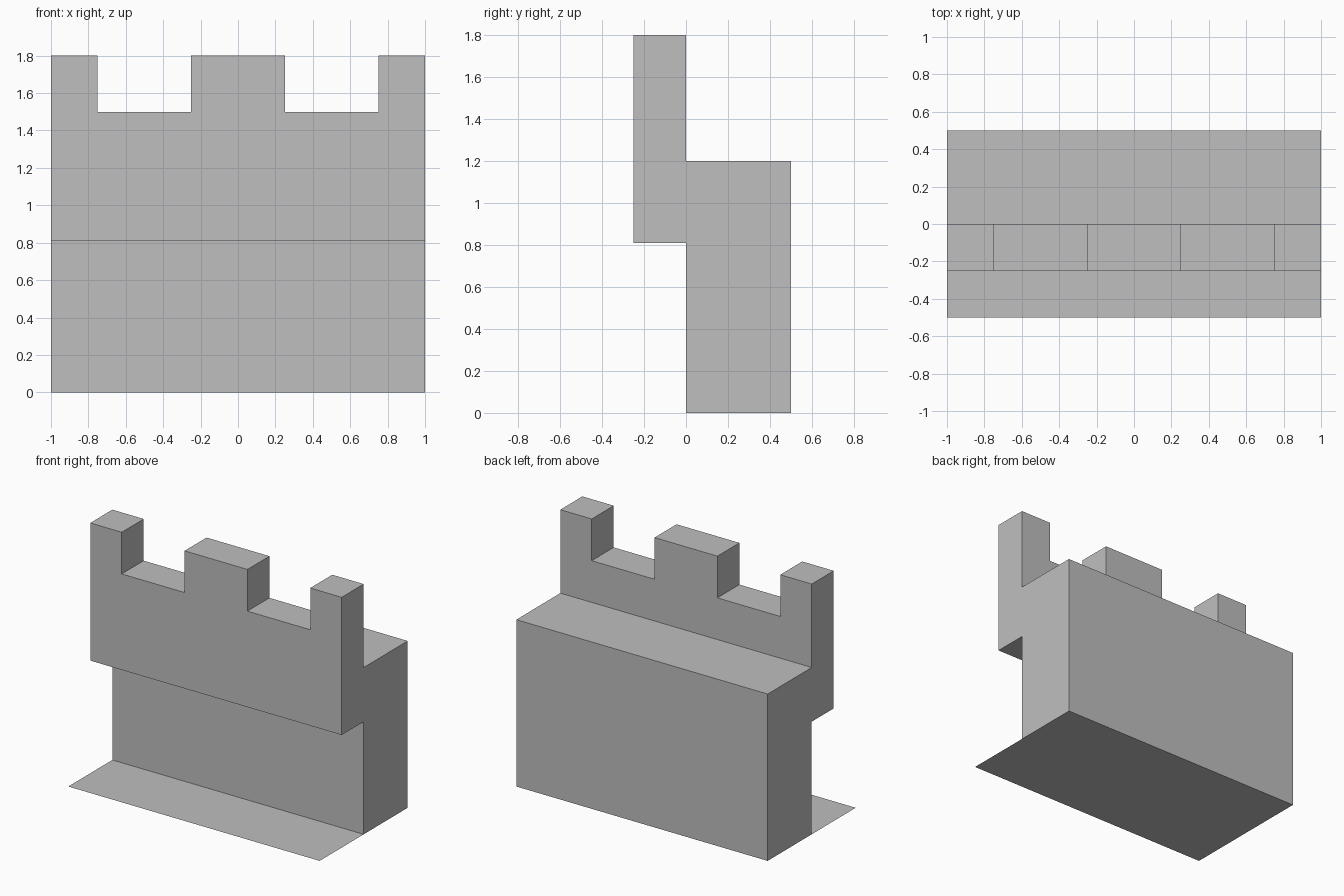
import bpy
import bmesh

cube = bpy.data.objects.get("Cube")
if cube:
    bpy.data.objects.remove(cube, do_unlink=True)

# One plain stone colour
stone = bpy.data.materials.new("grey_stone")
stone.use_nodes = True
GREY = (0.52, 0.52, 0.52, 1)
stone.diffuse_color = GREY
stone.node_tree.nodes["Principled BSDF"].inputs["Base Color"].default_value = GREY


def finish(name, bm):
    bmesh.ops.recalc_face_normals(bm, faces=bm.faces)
    mesh = bpy.data.meshes.new(name)
    bm.to_mesh(mesh)
    bm.free()
    mesh.materials.append(stone)
    obj = bpy.data.objects.new(name, mesh)
    bpy.context.collection.objects.link(obj)
    return obj


def extrude_profile(name, points, offset):
    """Face through the points, swept along offset into a closed solid."""
    bm = bmesh.new()
    face = bm.faces.new([bm.verts.new(p) for p in points])
    swept = bmesh.ops.extrude_face_region(bm, geom=[face], use_keep_orig=True)
    verts = [g for g in swept["geom"] if isinstance(g, bmesh.types.BMVert)]
    bmesh.ops.translate(bm, verts=verts, vec=offset)
    return finish(name, bm)


FRONT, WALKWAY, OVERHANG, NOTCH, TOP = -0.25, 1.2, 0.81, 1.5, 1.8

# Wall body behind, with the walkway on top; the base sheet closes its underside
body = extrude_profile(
    "wall_body",
    [(-1, 0, 0), (-1, 0.5, 0), (-1, 0.5, WALKWAY), (-1, 0, WALKWAY)],
    (2, 0, 0))
bm = bmesh.new()
bm.from_mesh(body.data)
hidden = [f for f in bm.faces
          if f.calc_center_median().z < 0.01
          or (abs(f.normal.y) > 0.9 and f.calc_center_median().y < 0.01)]
bmesh.ops.delete(bm, geom=hidden, context="FACES_ONLY")
# Front of the body below the overhang
bm.faces.new([bm.verts.new(p) for p in
              [(-1, 0, 0), (1, 0, 0), (1, 0, OVERHANG), (-1, 0, OVERHANG)]])
bm.to_mesh(body.data)
bm.free()

# Overhanging parapet with crenellated outline, mirrored half to half
half = [(1, OVERHANG), (1, TOP), (0.75, TOP), (0.75, NOTCH),
        (0.25, NOTCH), (0.25, TOP)]
outline = half + [(-x, z) for x, z in reversed(half)]
extrude_profile("battlement_parapet",
                [(x, FRONT, z) for x, z in outline], (0, -FRONT, 0))

# Flat ground sheet
bm = bmesh.new()
bm.faces.new([bm.verts.new(p) for p in
              [(-1, -0.5, 0), (1, -0.5, 0), (1, 0.5, 0), (-1, 0.5, 0)]])
finish("base_sheet", bm)
